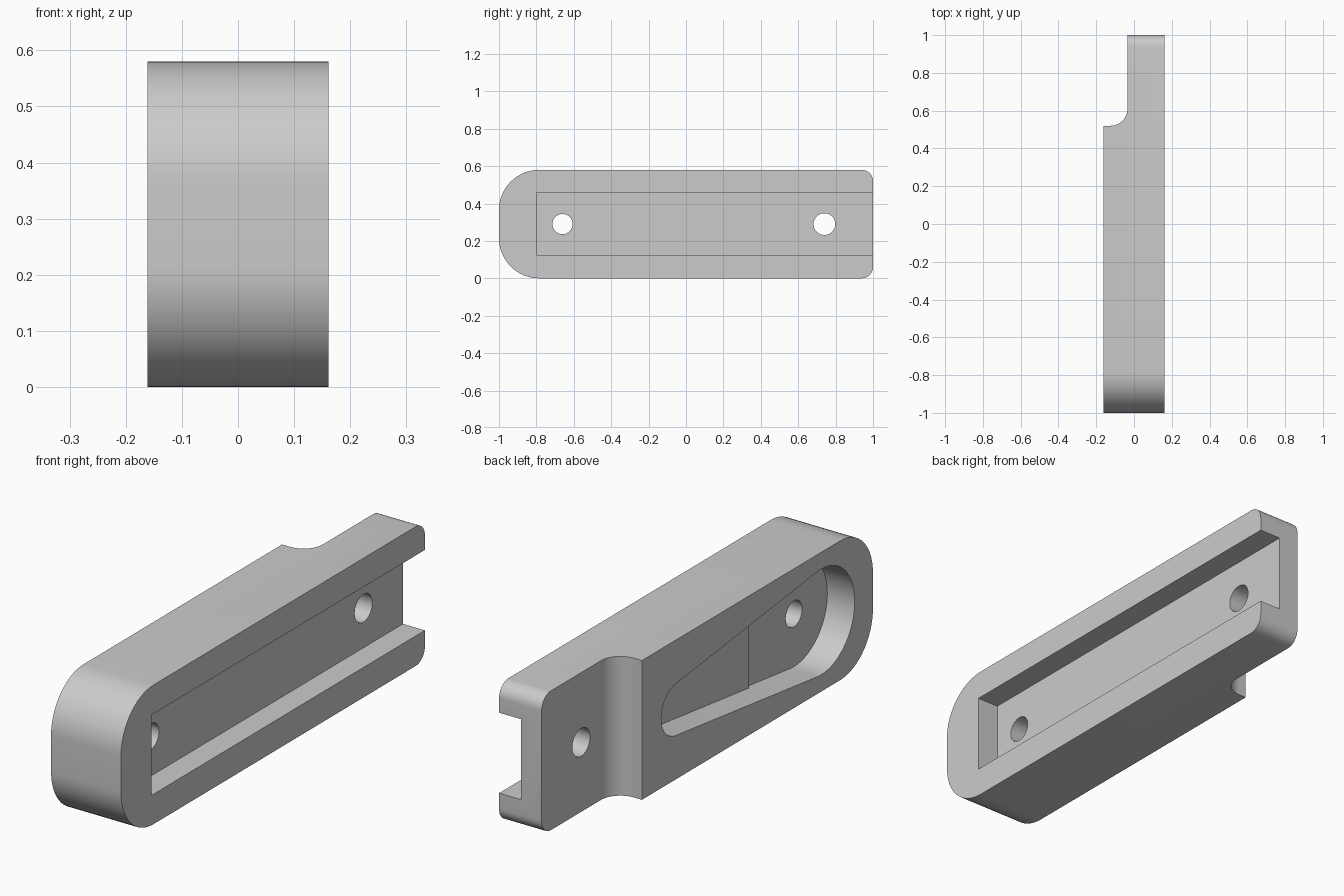
import bpy, bmesh, math
from mathutils import Vector

old = bpy.data.objects.get("Cube")
if old:
    bpy.data.objects.remove(old, do_unlink=True)

W, H = 0.161, 0.58          # half thickness and height
MID = H / 2
STEP_X = -0.035             # level of the thin tail and the pocket floor


def arc(cx, cy, r, start, end, n=16):
    """Points along an arc, angles in degrees."""
    angles = [math.radians(start + (end - start) * i / n) for i in range(n + 1)]
    return [(cx + r * math.cos(a), cy + r * math.sin(a)) for a in angles]


def prism(name, outline, low, high, axis="x"):
    """Extrude a (y, z) outline along x, or an (x, y) outline along z."""
    bm = bmesh.new()
    place = (lambda p: (low, *p)) if axis == "x" else (lambda p: (*p, low))
    face = bm.faces.new([bm.verts.new(place(p)) for p in outline])
    top = bmesh.ops.extrude_face_region(bm, geom=[face])
    shift = Vector((high - low, 0, 0)) if axis == "x" else Vector((0, 0, high - low))
    bmesh.ops.translate(bm, vec=shift, verts=[v for v in top["geom"] if isinstance(v, bmesh.types.BMVert)])
    bmesh.ops.recalc_face_normals(bm, faces=bm.faces)
    mesh = bpy.data.meshes.new(name)
    bm.to_mesh(mesh)
    bm.free()
    obj = bpy.data.objects.new(name, mesh)
    bpy.context.collection.objects.link(obj)
    return obj


def rect(y0, y1, z0, z1):
    return [(y0, z0), (y1, z0), (y1, z1), (y0, z1)]


def cut(target, cutter):
    """Subtract the cutter and remove it."""
    cutter.hide_render = True
    mod = target.modifiers.new("cut", "BOOLEAN")
    mod.operation, mod.solver, mod.object = "DIFFERENCE", "EXACT", cutter
    bpy.context.view_layer.update()
    graph = bpy.context.evaluated_depsgraph_get()
    mesh = bpy.data.meshes.new_from_object(target.evaluated_get(graph))
    target.modifiers.clear()
    target.data = mesh
    bpy.data.objects.remove(cutter, do_unlink=True)


# Body: broad rounding at the front, small rounding at the back
R, r = 0.215, 0.06
outline = (arc(-1 + R, R, R, 180, 270) + arc(1 - r, r, r, 270, 360, 8)
           + arc(1 - r, H - r, r, 0, 90, 8) + arc(-1 + R, H - R, R, 90, 180))
body = prism("handle_body", outline, -W, W)

# Thin tail with a concave fillet at its shoulder
f = 0.09
tail = ([(-0.4, 0.52)] + arc(STEP_X - f, 0.52 + f, f, 270, 360)
        + [(STEP_X, 1.2), (-0.4, 1.2)])
cut(body, prism("tail_cutter", tail, -0.2, H + 0.2, "z"))

# Long channel, open at the back end
cut(body, prism("channel_cutter", rect(-0.8, 1.2, 0.125, 0.46), 0.06, 0.4))

# Tapered pocket: two arcs joined by tangent lines, with a slightly raised floor
y_big, r_big, y_small, r_small = -0.66, 0.22, 0.285, 0.108
t = math.degrees(math.acos((r_small - r_big) / (y_small - y_big)))
t = 180 - t
pocket = (arc(y_big, MID, r_big, t, 360 - t, 32)
          + arc(y_small, MID, r_small, -t, t, 24))
pocket_cutter = prism("pocket_cutter", pocket, -0.4, STEP_X)
cut(pocket_cutter, prism("floor_cutter", rect(-0.34, 0.8, -0.2, 0.8), -0.05, 0.2))
cut(body, pocket_cutter)

# Screw holes
for y, radius in ((-0.66, 0.054), (0.74, 0.058)):
    cut(body, prism("hole_cutter", arc(y, MID, radius, 0, 360, 40)[:-1], -0.5, 0.5))

# Single grey material
grey = bpy.data.materials.new("light_grey")
grey.use_nodes = True
colour = (0.6, 0.6, 0.6, 1)
grey.diffuse_color = colour
grey.node_tree.nodes["Principled BSDF"].inputs["Base Color"].default_value = colour
body.data.materials.clear()
body.data.materials.append(grey)

bpy.ops.object.select_all(action="DESELECT")
body.select_set(True)
bpy.context.view_layer.objects.active = body
bpy.ops.object.shade_smooth_by_angle(angle=math.radians(30))
